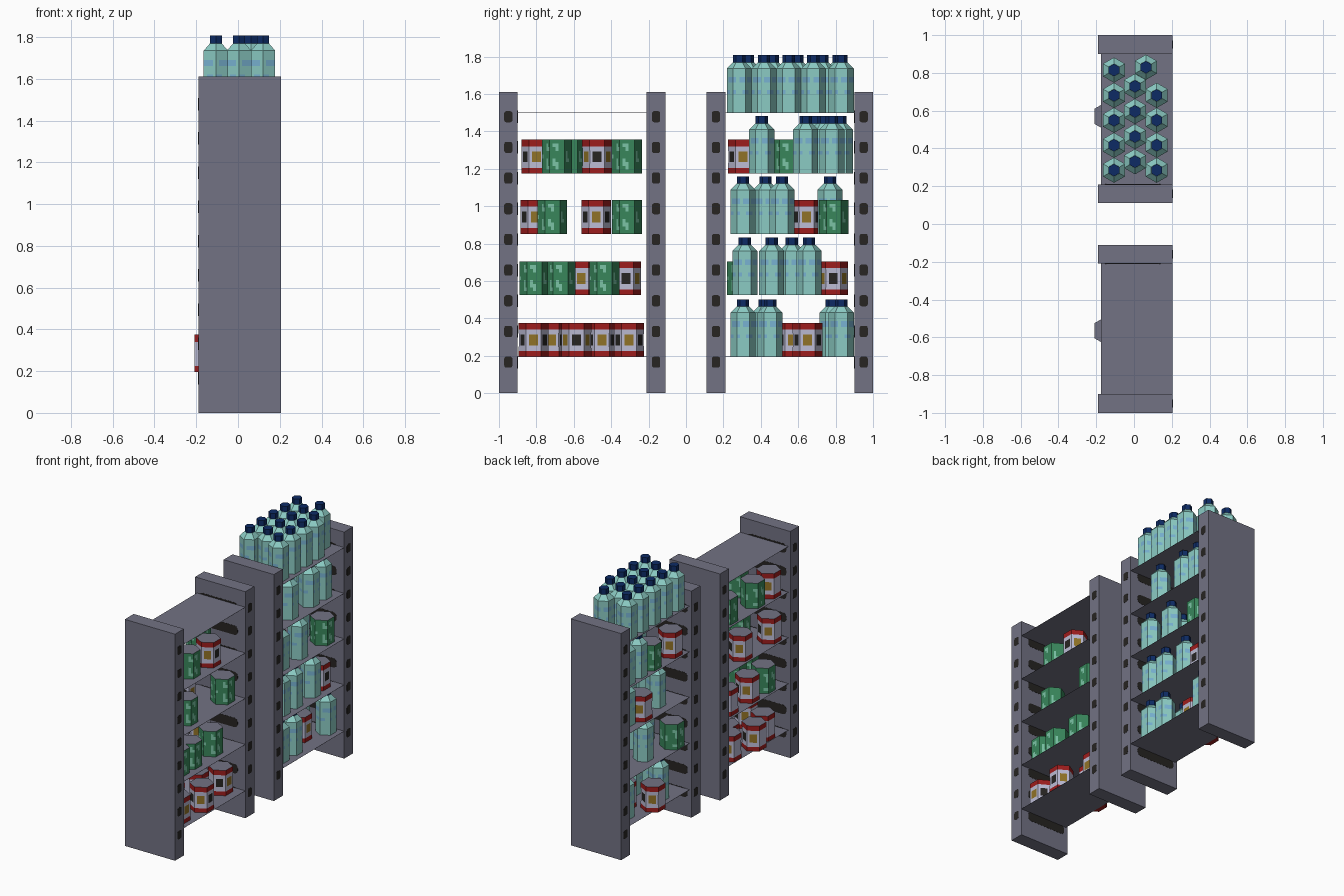
import bpy, bmesh, math
from mathutils import Matrix

cube = bpy.data.objects.get("Cube")
if cube:
    bpy.data.objects.remove(cube, do_unlink=True)

# Flat colours
COLOURS = {
    "grey_metal": (.17, .17, .23),
    "dark_slot": (.02, .018, .016),
    "can_red": (.34, .012, .012),
    "label_white": (.5, .5, .66),
    "label_gold": (.28, .17, .02),
    "can_green": (.04, .24, .105),
    "pale_green": (.2, .55, .38),
    "bottle_teal": (.26, .6, .55),
    "bottle_blue": (.19, .45, .65),
    "cap_navy": (.004, .024, .13),
}
MATS = {}
for name, rgb in COLOURS.items():
    m = bpy.data.materials.new(name)
    m.use_nodes = True
    m.diffuse_color = (*rgb, 1)
    m.node_tree.nodes["Principled BSDF"].inputs["Base Color"].default_value = (*rgb, 1)
    MATS[name] = m


def make_mesh(bm, name, mats):
    mesh = bpy.data.meshes.new(name)
    bmesh.ops.recalc_face_normals(bm, faces=bm.faces)
    bm.to_mesh(mesh)
    bm.free()
    for m in mats:
        mesh.materials.append(MATS[m])
    return mesh


def place(name, mesh, x=0, y=0, z=0, turn=0):
    ob = bpy.data.objects.new(name, mesh)
    ob.location = (x, y, z)
    ob.rotation_euler.z = turn
    bpy.context.collection.objects.link(ob)
    return ob


def box(name, x, y, z, mat):
    """Box from (low, high) ranges."""
    bm = bmesh.new()
    size = [b - a for a, b in (x, y, z)]
    bmesh.ops.create_cube(bm, size=1, matrix=Matrix.Diagonal((*size, 1)))
    mid = [(a + b) / 2 for a, b in (x, y, z)]
    return place(name, make_mesh(bm, name, [mat]), *mid)


def slot_mesh(name, width, height, radius, axis):
    """Very thin rounded plate facing along x or y."""
    bm = bmesh.new()
    verts = []
    for i, (sx, sz) in enumerate([(1, 1), (-1, 1), (-1, -1), (1, -1)]):
        for k in range(4):
            a = math.radians(90 * i + 30 * k)
            u = sx * (width / 2 - radius) + radius * math.cos(a)
            w = sz * (height / 2 - radius) + radius * math.sin(a)
            verts.append(bm.verts.new((0, u, w) if axis == "x" else (u, 0, w)))
    face = bm.faces.new(verts)
    out = bmesh.ops.extrude_face_region(bm, geom=[face])["geom"]
    push = (.002, 0, 0) if axis == "x" else (0, .002, 0)
    moved = [v for v in out if isinstance(v, bmesh.types.BMVert)]
    bmesh.ops.translate(bm, verts=moved, vec=push)
    bmesh.ops.translate(bm, verts=bm.verts, vec=[-p / 2 for p in push])
    return make_mesh(bm, name, ["dark_slot"])


def hex_solid(name, profile, mats, rule, sub=1, top=0):
    """Six-sided solid from (radius, height) rings; rule(ring, side, column) gives the colour."""
    bm = bmesh.new()
    rings = []
    for r, z in profile:
        pts = [(r * math.cos(math.radians(30 + 60 * i)), r * math.sin(math.radians(30 + 60 * i)))
               for i in range(6)]
        ring = []
        for i in range(6):
            a, b = pts[i], pts[(i + 1) % 6]
            for k in range(sub):
                t = k / sub
                ring.append(bm.verts.new((a[0] + (b[0] - a[0]) * t, a[1] + (b[1] - a[1]) * t, z)))
        rings.append(ring)
    n = 6 * sub
    for j in range(len(rings) - 1):
        for i in range(n):
            f = bm.faces.new((rings[j][i], rings[j][(i + 1) % n],
                              rings[j + 1][(i + 1) % n], rings[j + 1][i]))
            f.material_index = rule(j, i // sub, i % sub)
    bm.faces.new(rings[0][::-1])
    bm.faces.new(rings[-1]).material_index = top
    return make_mesh(bm, name, mats)


# Red can: red rims, white label with a gold or dark patch on some sides
PATCH = [3, 2, 1, 1, 3, 2]


def red_rule(ring, side, col):
    if ring in (0, 4):
        return 0
    return PATCH[side] if ring == 2 and col in (1, 2, 3) else 1


red_can = hex_solid("red_can",
                    [(.08, 0), (.08, .03), (.079, .06), (.079, .118), (.08, .145), (.08, .18)],
                    ["can_red", "label_white", "label_gold", "dark_slot", "grey_metal"],
                    red_rule, sub=5, top=4)


# Green can: irregular pale blotches on the sides
def green_rule(ring, side, col):
    wave = math.sin(1.5 * col + 2.3 * side) + math.cos(1.3 * ring + 1.1 * col + 1.7 * side)
    return int(0 < ring < 8 and wave > 1)


green_can = hex_solid("green_can", [(.08, .02 * k) for k in range(10)],
                      ["can_green", "pale_green", "grey_metal"], green_rule, sub=5, top=2)


# Bottle: body with printed blue patches, sloping shoulder and cap
def bottle_rule(ring, side, col):
    upper = ring == 3 and col != side % 4
    lower = ring == 1 and (col + side) % 4 < 2
    return int(upper or lower)


bottle = hex_solid("bottle",
                   [(.067, 0), (.067, .1), (.067, .12), (.067, .16), (.067, .19),
                    (.067, .235), (.034, .268)],
                   ["bottle_teal", "bottle_blue"], bottle_rule, sub=4)
cap = hex_solid("bottle_cap", [(.033, .266), (.033, .307)], ["cap_navy"], lambda r, s, c: 0)

# Posts, shelves and slots
HEIGHT = 1.61
SHELVES = [.195, .525, .852, 1.175, 1.5]
hole = slot_mesh("post_hole", .044, .06, .012, "x")
slot = slot_mesh("inner_slot", .305, .066, .026, "y")
for rack, sign in (("front", -1), ("back", 1)):
    for pos, inner, outer in (("inner", .11, .21), ("outer", .9, 1)):
        lo, hi = sorted((sign * inner, sign * outer))
        box(f"{rack}_{pos}_post", (-.19, .205), (lo, hi), (0, HEIGHT), "grey_metal")
        facing = sign * (.21 if pos == "inner" else .9)
        for k in range(9):
            z = .166 + .164 * k
            for x in (-.19, .205):
                place(f"{rack}_{pos}_post_hole", hole, x, (lo + hi) / 2, z)
            place(f"{rack}_{pos}_slot", slot, -.007, facing, z)
    lo, hi = sorted((sign * .21, sign * .9))
    for z in SHELVES:
        box(f"{rack}_shelf", (-.175, .205), (lo, hi), (z - .001, z), "grey_metal")

# Goods on each shelf, bottom to top: kind (capital R is a turned red can), x, y
FRONT = [
    [("r", .1, -.815), ("r", -.1, -.72), ("R", .125, -.586), ("r", -.14, -.565),
     ("r", -.01, -.45), ("r", -.1, -.34), ("r", .076, -.305)],
    [("g", .09, -.81), ("g", -.09, -.74), ("g", .09, -.67), ("r", -.09, -.56),
     ("g", .09, -.435), ("R", -.09, -.32)],
    [("r", -.09, -.805), ("g", .09, -.715), ("r", -.09, -.48), ("g", .1, -.315)],
    [("r", -.09, -.8), ("g", .09, -.69), ("g", -.09, -.62), ("R", .1, -.475), ("g", -.09, -.315)],
]
BACK = [
    [("b", .11, .305), ("b", .11, .45), ("b", -.08, .42), ("r", -.14, .57), ("r", .03, .65),
     ("b", .11, .83), ("b", -.06, .78)],
    [("g", -.1, .3), ("b", .11, .315), ("b", .11, .458), ("b", -.06, .565), ("b", .11, .658),
     ("R", .08, .787)],
    [("b", .11, .305), ("b", -.06, .425), ("b", .11, .513), ("r", -.09, .645), ("g", .11, .79),
     ("b", -.06, .77)],
    [("r", -.09, .305), ("b", .11, .405), ("g", -.09, .54), ("b", .11, .64), ("b", .11, .78),
     ("b", -.1, .69), ("b", -.1, .825), ("b", -.005, .735)],
    [("b", -.106, .815), ("b", .063, .83)]
    + [("b", .005, .33 + .133 * k) for k in range(4)]
    + [("b", x, .285 + .132 * k) for k in range(4) for x in (-.106, .12)],
]
for rack, rows in (("front", FRONT), ("back", BACK)):
    for z, row in zip(SHELVES, rows):
        for kind, x, y in row:
            if kind == "b":
                place(f"{rack}_bottle", bottle, x, y, z)
                place(f"{rack}_bottle_cap", cap, x, y, z)
            elif kind == "g":
                place(f"{rack}_green_can", green_can, x, y, z)
            else:
                turn = -math.radians(60) if kind == "R" else 0
                place(f"{rack}_red_can", red_can, x, y, z, turn)
